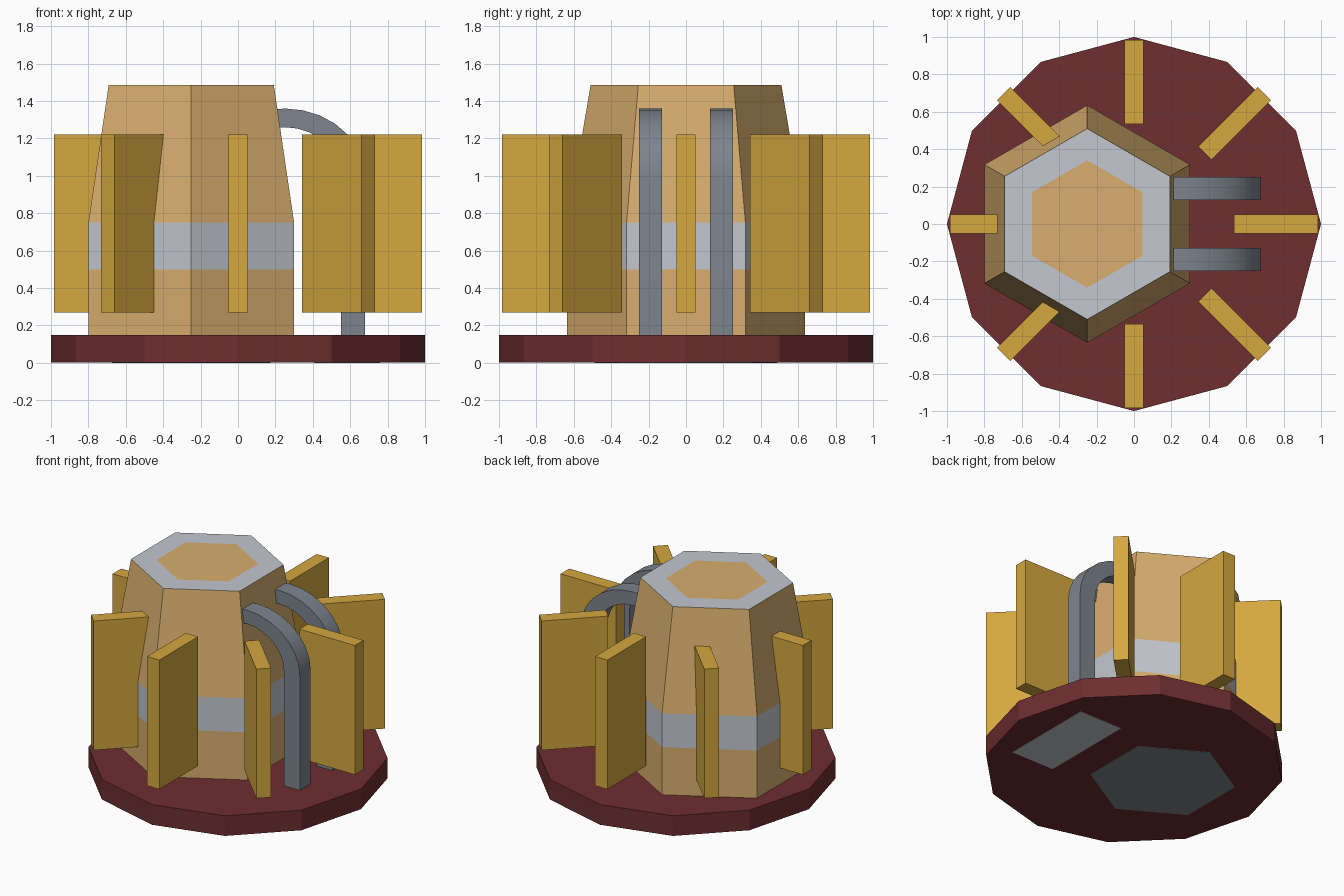
import bpy, bmesh
from math import sin, cos, pi, radians
from mathutils import Matrix

old = bpy.data.objects.get("Cube")
if old:
    bpy.data.objects.remove(old, do_unlink=True)


def material(name, hex_code):
    srgb = [int(hex_code[i:i + 2], 16) / 255 for i in (0, 2, 4)]
    rgba = [((c + 0.055) / 1.055) ** 2.4 for c in srgb] + [1]
    m = bpy.data.materials.new(name)
    m.use_nodes = True
    m.diffuse_color = rgba
    m.node_tree.nodes["Principled BSDF"].inputs["Base Color"].default_value = rgba
    return m


RED = material("dark red", "6E2E30")
TAN = material("tan", "D8AE6E")
PALE = material("pale grey", "C3C8CF")
GOLD = material("gold", "D5A83F")
STEEL = material("steel grey", "7D848E")


def ring(sides, radius, z, cx=0, turn=0):
    angles = [turn + 2 * pi * i / sides for i in range(sides)]
    return [(cx + radius * cos(a), radius * sin(a), z) for a in angles]


def loft(name, rings, mats):
    """Closed skin through a list of equal-sized rings."""
    bm = bmesh.new()
    loops = [[bm.verts.new(p) for p in r] for r in rings]
    for a, b in zip(loops, loops[1:]):
        for i in range(len(a)):
            j = (i + 1) % len(a)
            bm.faces.new((a[i], a[j], b[j], b[i]))
    bm.faces.new(loops[0][::-1])
    bm.faces.new(loops[-1])
    bmesh.ops.recalc_face_normals(bm, faces=bm.faces)
    mesh = bpy.data.meshes.new(name)
    bm.to_mesh(mesh)
    bm.free()
    for m in mats:
        mesh.materials.append(m)
    obj = bpy.data.objects.new(name, mesh)
    bpy.context.collection.objects.link(obj)
    return obj


def box(name, x0, x1, half_y, z0, z1, mat):
    def rect(z):
        return [(x0, -half_y, z), (x1, -half_y, z), (x1, half_y, z), (x0, half_y, z)]
    return loft(name, [rect(z0), rect(z1)], [mat])


# Twelve-sided base with two plates under it
loft("base", [ring(12, 1, 0.002), ring(12, 1, 0.15)], [RED])
TX = -0.25
loft("tower_underplate", [ring(6, 0.49, z, TX, pi / 2) for z in (0, 0.006)], [STEEL])
box("pipe_underplate", 0.41, 0.76, 0.355, 0, 0.006, PALE)

# Hexagonal tower with a pale band and a pale rim around the top
profile = [(0.635, 0.15), (0.635, 0.5), (0.635, 0.75), (0.51, 1.485), (0.34, 1.485)]
tower = loft("tower", [ring(6, r, z, TX, pi / 2) for r, z in profile], [TAN, PALE])
for face in tower.data.polygons:
    z = face.center.z
    in_band = 0.5 < z < 0.75
    on_rim = z > 1.48 and len(face.vertices) == 4
    face.material_index = int(in_band or on_rim)

# Eight radial fins
for k in range(8):
    fin = box(f"fin_{k + 1}", 0.535, 0.985, 0.05, 0.27, 1.22, GOLD)
    fin.data.transform(Matrix.Rotation(radians(45 * k), 4, "Z"))

# Two square pipes rising from the base and bending into the tower
for side, y in (("left", 0.19), ("right", -0.19)):
    path = [(0.55, 0.68, 0.15, 0.15)]
    for k in range(8):
        a = pi / 2 * k / 7
        path.append((0.25 + 0.3 * cos(a), 0.25 + 0.43 * cos(a),
                     0.99 + 0.27 * sin(a), 0.99 + 0.37 * sin(a)))
    path.append((0.2, 0.2, 1.255, 1.355))
    rings = [[(xi, y - 0.0625, zi), (xo, y - 0.0625, zo),
              (xo, y + 0.0625, zo), (xi, y + 0.0625, zi)] for xi, xo, zi, zo in path]
    pipe = loft(f"{side}_pipe", rings, [STEEL])
    bpy.ops.object.select_all(action="DESELECT")
    pipe.select_set(True)
    bpy.context.view_layer.objects.active = pipe
    bpy.ops.object.shade_smooth_by_angle(angle=radians(40))
